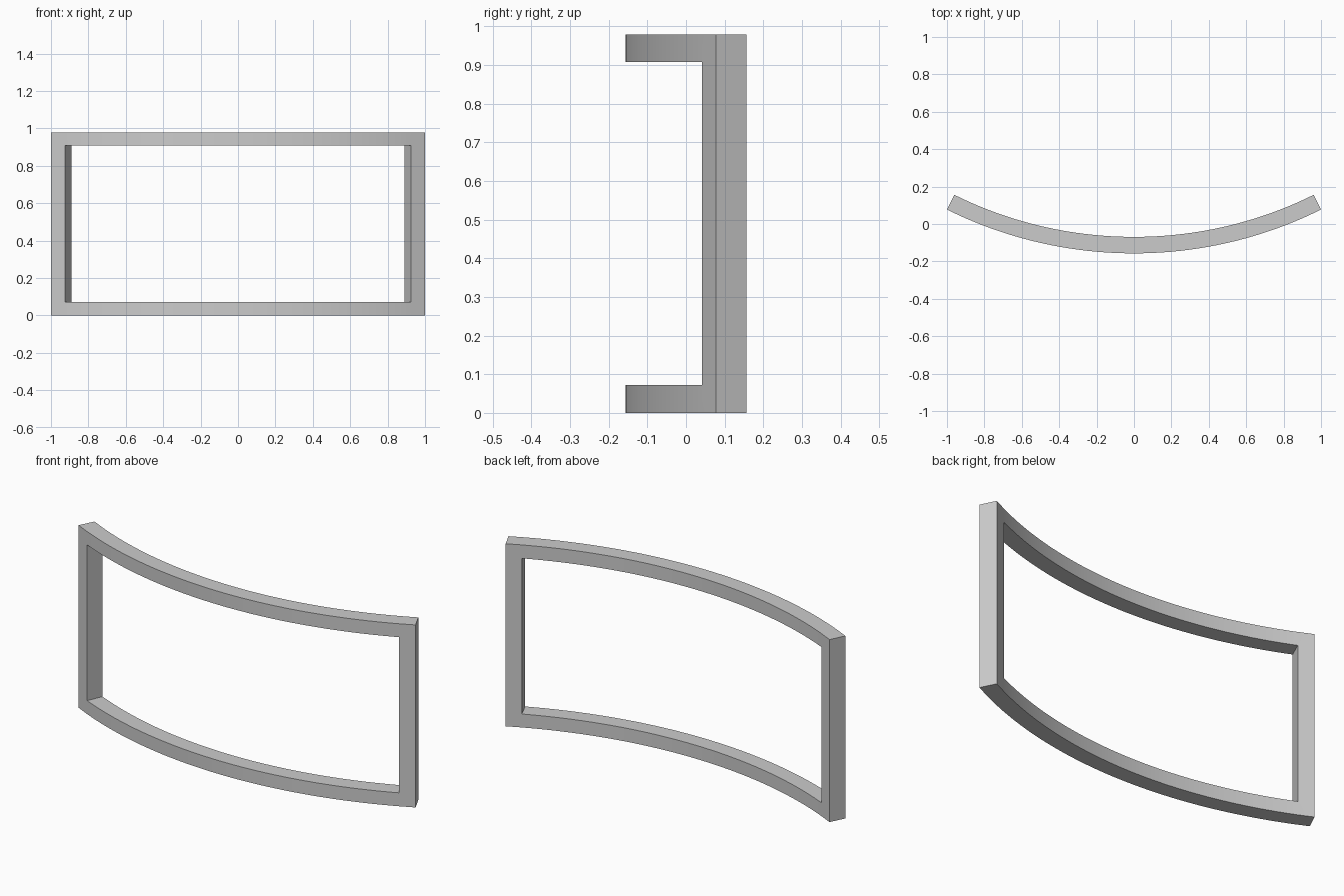
import bpy, bmesh, math

if "Cube" in bpy.data.objects:
    bpy.data.objects.remove(bpy.data.objects["Cube"])

R_OUT, R_IN = 2.254, 2.166        # front and back arc radii
CY = R_OUT - 0.157                # arc centre in y
A_END = math.asin(1.0 / R_OUT)    # half angle of the frame
A_OPEN = math.asin(0.925 / R_OUT) # half angle of the opening
ZS = [0.0, 0.072, 0.907, 0.979]   # rail heights
SEG = 48

angles = [-A_END] + [-A_OPEN + 2 * A_OPEN * i / SEG for i in range(SEG + 1)] + [A_END]
cols = len(angles) - 1

grey = bpy.data.materials.new("light_grey")
grey.diffuse_color = (0.6, 0.6, 0.6, 1)
grey.use_nodes = True
grey.node_tree.nodes["Principled BSDF"].inputs["Base Color"].default_value = grey.diffuse_color

bm = bmesh.new()


def layer(radius):
    return [[bm.verts.new((radius * math.sin(a), CY - radius * math.cos(a), z))
             for z in ZS] for a in angles]


front, back = layer(R_OUT), layer(R_IN)


def solid(i, j):
    """True where the frame has material, False in the opening."""
    return 0 <= i < cols and 0 <= j < 3 and (i in (0, cols - 1) or j != 1)


# front and back faces, plus walls wherever a cell borders empty space
for i in range(cols):
    for j in range(3):
        if not solid(i, j):
            continue
        ring = [(i, j), (i + 1, j), (i + 1, j + 1), (i, j + 1)]
        bm.faces.new([front[a][b] for a, b in ring])
        bm.faces.new([back[a][b] for a, b in reversed(ring)])
        for k, (di, dj) in enumerate([(0, -1), (1, 0), (0, 1), (-1, 0)]):
            if not solid(i + di, j + dj):
                (a, b), (c, d) = ring[k], ring[(k + 1) % 4]
                bm.faces.new([front[c][d], front[a][b], back[a][b], back[c][d]])

bmesh.ops.delete(bm, geom=[v for v in bm.verts if not v.link_faces], context='VERTS')
bmesh.ops.recalc_face_normals(bm, faces=bm.faces)

# curved frame object
mesh = bpy.data.meshes.new("curved_frame")
bm.to_mesh(mesh)
bm.free()
mesh.materials.append(grey)
frame = bpy.data.objects.new("curved_frame", mesh)
bpy.context.collection.objects.link(frame)
bpy.context.view_layer.objects.active = frame
frame.select_set(True)
bpy.ops.object.shade_smooth_by_angle(angle=math.radians(30))
